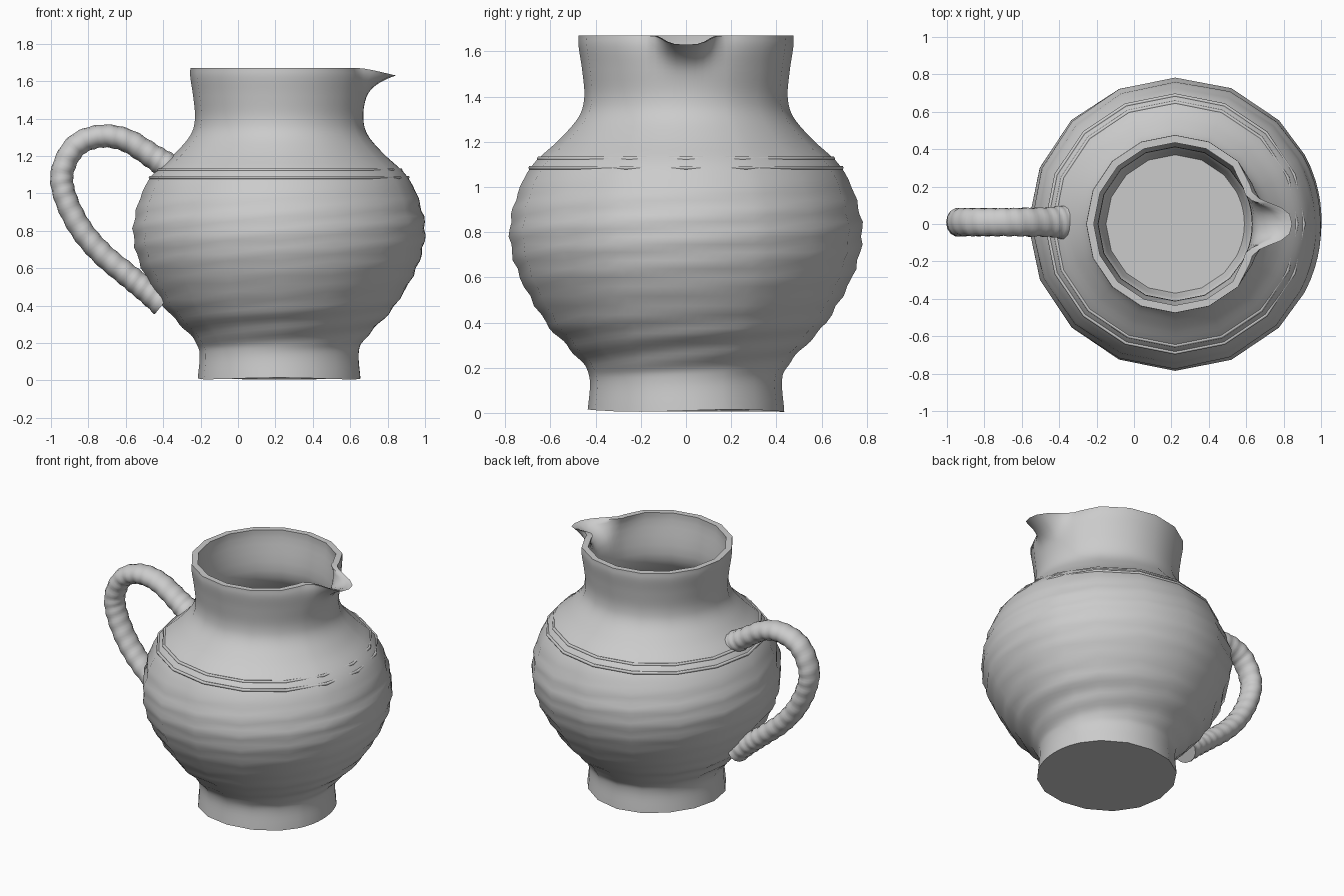
import bpy, bmesh
from math import sin, cos, pi, radians, exp, tau
from mathutils import Vector

cube = bpy.data.objects.get("Cube")
if cube:
    bpy.data.objects.remove(cube, do_unlink=True)

clay = bpy.data.materials.new("grey clay")
clay.use_nodes = True
clay.diffuse_color = (0.6, 0.6, 0.6, 1)
clay.node_tree.nodes["Principled BSDF"].inputs["Base Color"].default_value = (0.6, 0.6, 0.6, 1)

CENTRE_X = 0.22
RIM = 1.67


def spline(points, steps):
    """Catmull-Rom samples through a list of points."""
    pts = [Vector(p) for p in points]
    pts = [2 * pts[0] - pts[1]] + pts + [2 * pts[-1] - pts[-2]]
    out = []
    for a, b, c, d in zip(pts, pts[1:], pts[2:], pts[3:]):
        for i in range(steps):
            t = i / steps
            out.append(0.5 * (2 * b + (c - a) * t + (2 * a - 5 * b + 4 * c - d) * t * t
                              + (3 * b - a - 3 * c + d) * t ** 3))
    return out + [pts[-2]]


def skin_rings(name, rings):
    """Closed tube through rings of points, capped at both ends."""
    bm = bmesh.new()
    loops = [[bm.verts.new(p) for p in ring] for ring in rings]
    n = len(loops[0])
    for lo, hi in zip(loops, loops[1:]):
        for i in range(n):
            j = (i + 1) % n
            bm.faces.new((lo[i], lo[j], hi[j], hi[i]))
    bm.faces.new(loops[0][::-1])
    bm.faces.new(loops[-1])
    bmesh.ops.recalc_face_normals(bm, faces=bm.faces)
    mesh = bpy.data.meshes.new(name)
    bm.to_mesh(mesh)
    bm.free()
    mesh.materials.append(clay)
    obj = bpy.data.objects.new(name, mesh)
    bpy.context.collection.objects.link(obj)
    bpy.ops.object.select_all(action="DESELECT")
    obj.select_set(True)
    bpy.context.view_layer.objects.active = obj
    bpy.ops.object.shade_smooth_by_angle(angle=radians(50))
    return obj


# Sixteen sides, with extra columns where the spout is pulled out
angles = sorted([i * 22.5 for i in range(-8, 8)] + [s * a for s in (-1, 1) for a in (5, 9, 13, 17, 28)])


def body_point(r, z, deg, ridged):
    a = radians(deg)
    # Spiral throwing ridges on the belly, fading toward foot and shoulder
    if ridged and 0.15 < z < 1.05:
        r += 0.006 * sin(tau * z / 0.105 - 3 * a) * min(1, (z - 0.15) / 0.1, (1.05 - z) / 0.15)
    # Spout: lip pulled forward and lowered, pinched at its sides
    t = max(0, (z - 1.4) / (RIM - 1.4))
    lip = exp(-(abs(deg) / 12) ** 3)
    pinch = exp(-((abs(deg) - 24) / 8) ** 2)
    r += t ** 4 * (0.15 * lip - 0.03 * pinch)
    z -= 0.04 * lip * t ** 2
    # Hand-made unevenness at the foot
    if z < 0.03:
        z += 0.005 * sin(3 * a)
    return (CENTRE_X + r * cos(a), r * sin(a), z)


# Jug body: outer wall, rim, inner wall and floor in one skin
wall = [(0.435, 0.01), (0.425, 0.14), (0.45, 0.21), (0.53, 0.3), (0.62, 0.4), (0.735, 0.6),
        (0.78, 0.78), (0.755, 0.94), (0.685, 1.09), (0.56, 1.21), (0.475, 1.31),
        (0.45, 1.4), (0.46, 1.52), (0.475, 1.62), (0.475, RIM)]
outer = spline(wall, 5)
inner = spline([(r - 0.04, z) for r, z in wall[1:]], 2)[::-1]
rings = [[body_point(r, z, d, True) for d in angles] for r, z in outer]
rings += [[body_point(r, z, d, False) for d in angles] for r, z in inner]
rings.append([body_point(0.37, 0.1, d, False) for d in angles])
skin_rings("jug_body", rings)

# Two raised lines around the shoulder
for name, r, z in (("lower_shoulder_line", 0.688, 1.085), ("upper_shoulder_line", 0.65, 1.125)):
    bpy.ops.mesh.primitive_torus_add(major_segments=16, minor_segments=6, major_radius=r,
                                     minor_radius=0.01, location=(CENTRE_X, 0, z))
    line = bpy.context.object
    line.name = name
    line.data.materials.append(clay)
    bpy.ops.object.shade_smooth()

# Handle: rope-like oval tube, flared where it meets the wall
path = spline([(-0.37, 0.01, 1.14), (-0.46, 0.01, 1.2), (-0.6, 0.01, 1.285), (-0.74, 0.01, 1.305),
               (-0.87, 0.01, 1.25), (-0.94, 0.01, 1.11), (-0.92, 0.01, 0.97), (-0.84, 0.01, 0.81),
               (-0.73, 0.01, 0.68), (-0.6, 0.01, 0.57), (-0.5, 0.01, 0.49), (-0.4, 0.01, 0.41)], 10)
SIDES = 14
handle = []
for i, p in enumerate(path):
    tangent = (path[min(i + 1, len(path) - 1)] - path[max(i - 1, 0)]).normalized()
    across = Vector((0, 1, 0))
    out = tangent.cross(across)
    u = i / (len(path) - 1)
    flare = 1 + 0.25 * exp(-u * 14) + 0.2 * exp(-(1 - u) * 12)
    ring = []
    for k in range(SIDES):
        a = tau * k / SIDES
        s = flare * (1 + 0.035 * sin(tau * u * 24 + a))
        ring.append(p + out * (0.061 * s * cos(a)) + across * (0.075 * s * sin(a)))
    handle.append(ring)
skin_rings("handle", handle)
